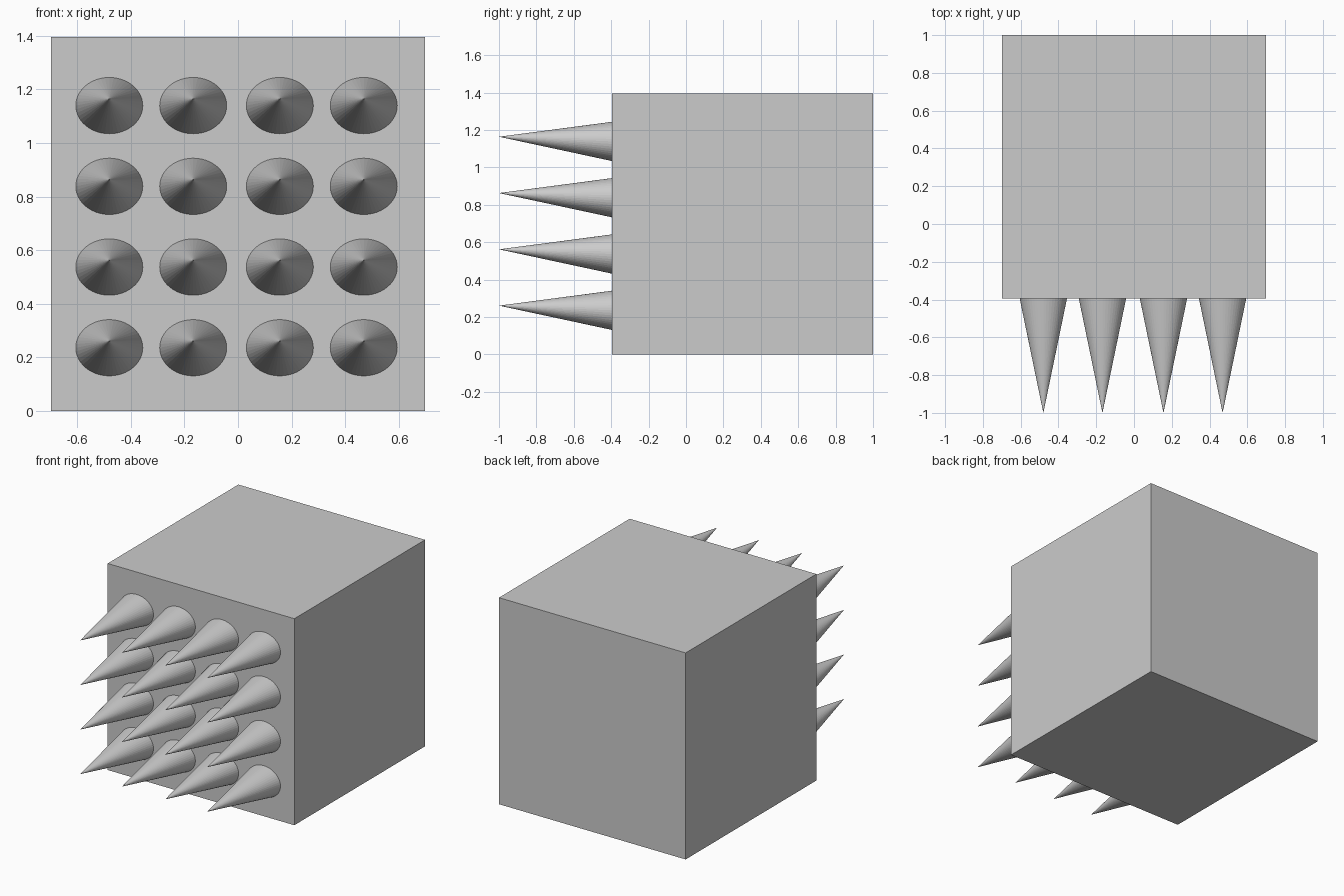
import bpy, bmesh
from mathutils import Matrix, Vector

if "Cube" in bpy.data.objects:
    bpy.data.objects.remove(bpy.data.objects["Cube"])


def make_object(name, bm):
    mesh = bpy.data.meshes.new(name)
    bm.to_mesh(mesh)
    bm.free()
    obj = bpy.data.objects.new(name, mesh)
    bpy.context.collection.objects.link(obj)
    return obj


# Block
SIZE = 1.395
FRONT = 1.0 - SIZE
bm = bmesh.new()
bmesh.ops.create_cube(bm, size=SIZE)
bmesh.ops.translate(bm, verts=bm.verts, vec=(0, FRONT + SIZE / 2, SIZE / 2))
make_object("block", bm)

# Spike: oval cone pointing forward, its tip leaning slightly upward
LENGTH = 1.0 + FRONT
TIP_RISE = 0.025
bm = bmesh.new()
bmesh.ops.create_cone(bm, cap_ends=True, segments=48, radius1=1, radius2=0, depth=1,
                      matrix=Matrix.Translation((0, 0, 0.5)))
bmesh.ops.remove_doubles(bm, verts=bm.verts, dist=1e-5)
for v in bm.verts:
    x, y, t = v.co
    v.co = Vector((x * 0.125, -t * LENGTH, y * 0.105 + t * TIP_RISE))
bmesh.ops.recalc_face_normals(bm, faces=bm.faces)
first = make_object("spike", bm)
spike_mesh = first.data
bpy.data.objects.remove(first)

# Four by four grid of spikes on the front face
for row, z in enumerate((0.236, 0.537, 0.838, 1.139)):
    for col, x in enumerate((-0.48, -0.167, 0.156, 0.469)):
        spike = bpy.data.objects.new(f"spike_{row + 1}_{col + 1}", spike_mesh)
        spike.location = (x, FRONT, z)
        bpy.context.collection.objects.link(spike)
